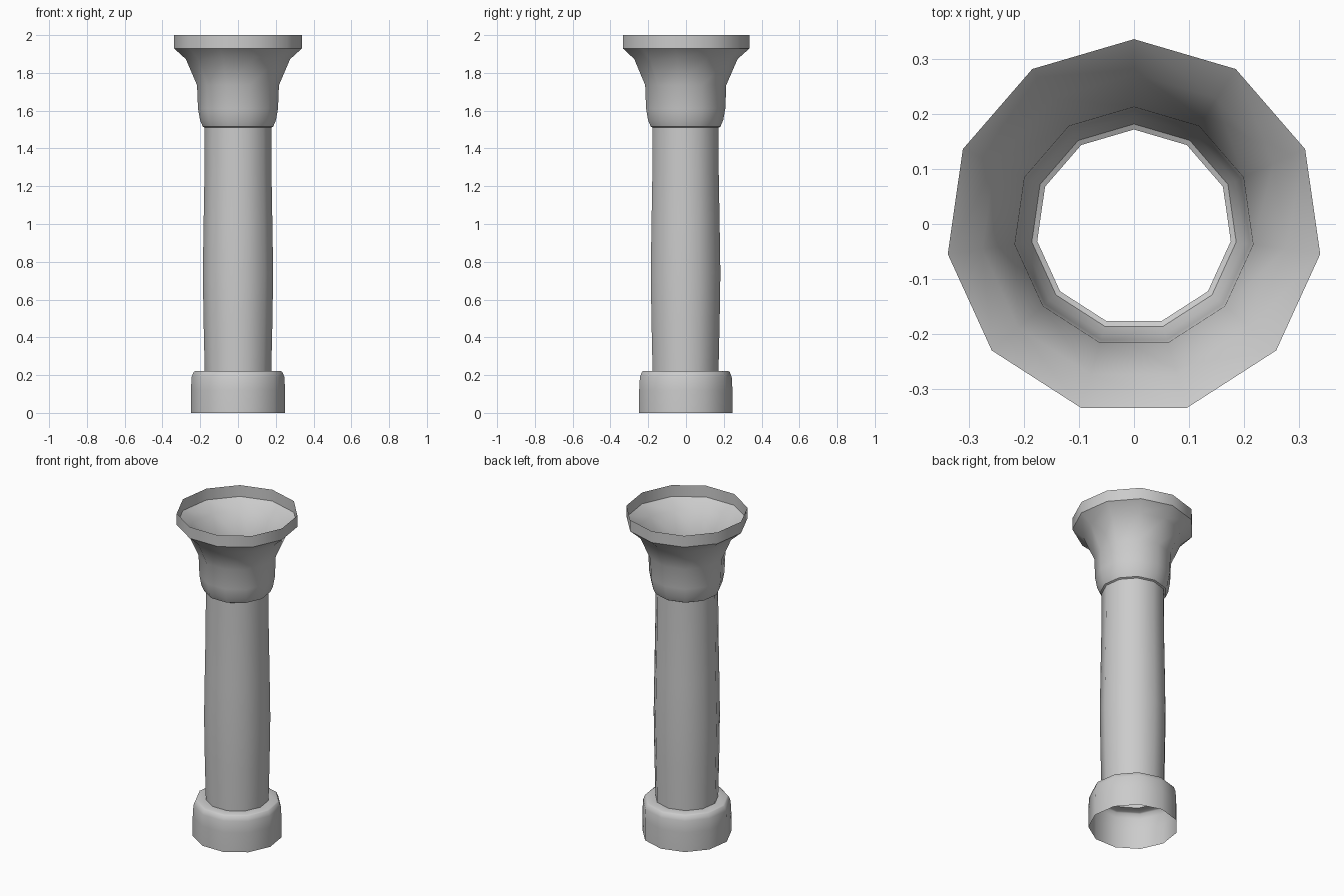
import bpy, bmesh, math

if "Cube" in bpy.data.objects:
    bpy.data.objects.remove(bpy.data.objects["Cube"])

SIDES = 11
Y_OFF = -0.006  # odd side count: shift so the bounds are centred

# Column outline as (radius, height), bottom to top
base = [(0.252, 0.0), (0.252, 0.12), (0.248, 0.19), (0.237, 0.217), (0.228, 0.222)]
shaft = [(0.178, 0.222), (0.184, 0.48), (0.188, 0.74), (0.184, 1.0), (0.179, 1.28), (0.178, 1.51)]
capital = [(0.188, 1.515), (0.203, 1.55), (0.214, 1.61), (0.219, 1.735),
           (0.279, 1.873), (0.3425, 1.93), (0.3425, 2.0)]


def lathe(name, profile):
    """Open, hollow surface of revolution with a corner pointing to +y."""
    bm = bmesh.new()
    rings = []
    for r, z in profile:
        ring = []
        for i in range(SIDES):
            a = math.pi / 2 + 2 * math.pi * i / SIDES
            ring.append(bm.verts.new((r * math.cos(a), r * math.sin(a) + Y_OFF, z)))
        rings.append(ring)
    for low, high in zip(rings, rings[1:]):
        for i in range(SIDES):
            j = (i + 1) % SIDES
            bm.faces.new((low[i], low[j], high[j], high[i]))
    mesh = bpy.data.meshes.new(name)
    bm.to_mesh(mesh)
    bm.free()
    obj = bpy.data.objects.new(name, mesh)
    bpy.context.collection.objects.link(obj)
    return obj


column = lathe("column", base + shaft + capital)

# Smooth sides, crisp moulding edges
bpy.context.view_layer.objects.active = column
column.select_set(True)
bpy.ops.object.shade_smooth_by_angle(angle=math.radians(40))
